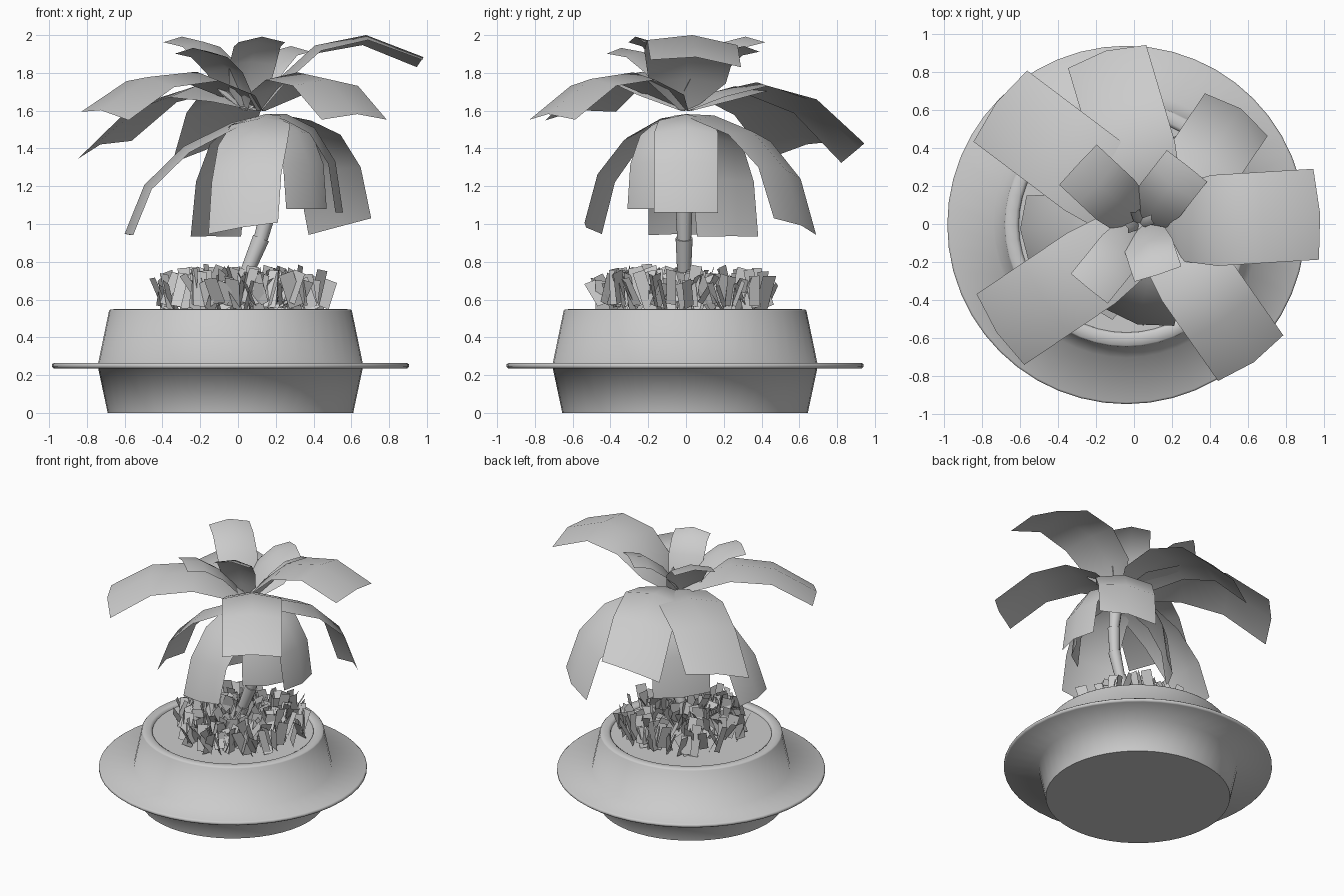
import bpy, bmesh, math, random
from mathutils import Vector, Matrix

random.seed(4)
cube = bpy.data.objects.get("Cube")
if cube:
    bpy.data.objects.remove(cube)

grey = bpy.data.materials.new("plain_grey")
grey.use_nodes = True
colour = (0.6, 0.6, 0.6, 1)
grey.diffuse_color = colour
grey.node_tree.nodes["Principled BSDF"].inputs["Base Color"].default_value = colour


def make(name, bm, angle=None):
    mesh = bpy.data.meshes.new(name)
    bm.to_mesh(mesh)
    bm.free()
    mesh.materials.append(grey)
    ob = bpy.data.objects.new(name, mesh)
    bpy.context.collection.objects.link(ob)
    if angle:
        bpy.ops.object.select_all(action='DESELECT')
        ob.select_set(True)
        bpy.context.view_layer.objects.active = ob
        bpy.ops.object.shade_smooth_by_angle(angle=math.radians(angle))
    return ob


def lathe(name, profile, centre, sides=48, angle=85):
    bm = bmesh.new()
    rings = []
    for r, z in profile:
        rings.append([bm.verts.new((centre[0] + r * math.cos(k * math.tau / sides),
                                    centre[1] + r * math.sin(k * math.tau / sides), z))
                      for k in range(sides)])
    for low, high in zip(rings, rings[1:]):
        for k in range(sides):
            n = (k + 1) % sides
            bm.faces.new((low[k], low[n], high[n], high[k]))
    return make(name, bm, angle)


def disc(name, radius, z, centre, up=True):
    bm = bmesh.new()
    bmesh.ops.create_circle(bm, cap_ends=True, segments=48, radius=radius,
                            matrix=Matrix.Translation((*centre, z)))
    for f in bm.faces:
        f.normal_update()
        if (f.normal.z > 0) != up:
            f.normal_flip()
    return make(name, bm)


# Pot with a wide flange and a rounded rim
pot = (-0.04, -0.005)
lathe("pot_body", [(0.65, 0), (0.7, 0.235), (0.935, 0.235), (0.945, 0.243),
                   (0.945, 0.257), (0.935, 0.265), (0.7, 0.265), (0.643, 0.54),
                   (0.636, 0.548), (0.585, 0.55), (0.57, 0.54), (0.565, 0.52)], pot)
disc("pot_base", 0.65, 0, pot, up=False)
disc("soil", 0.57, 0.53, pot)

# Leaning trunk of flared segments
path = [Vector(p) for p in ((-0.03, -0.01, 0.52), (0.05, -0.01, 0.75), (0.12, -0.01, 0.92),
                            (0.17, -0.01, 1.1), (0.185, 0, 1.28), (0.17, 0, 1.43),
                            (0.13, 0, 1.55))]
bm = bmesh.new()
for a, b in zip(path, path[1:]):
    axis = b - a
    place = Matrix.Translation((a + b) / 2) @ axis.to_track_quat('Z', 'Y').to_matrix().to_4x4()
    bmesh.ops.create_cone(bm, cap_ends=True, segments=12, radius1=0.037, radius2=0.045,
                          depth=axis.length + 0.01, matrix=place)
make("trunk", bm, 40)

# Leaves: a curved strip with a raised midrib, narrow only at its base
STEPS = ((0, 0.12), (0.15, 0.85), (0.4, 1), (0.7, 1), (1, 1))


def leaf(name, base, heading, reach, tip_z, width, bend, roll=0, ridge=0.04):
    p0, p1, p2 = Vector((0, base[1])), Vector(bend), Vector((reach, tip_z))
    turn = Matrix.Rotation(math.radians(heading), 3, 'Z')
    bm = bmesh.new()
    rows = []
    for t, s in STEPS:
        p = p0 * (1 - t) ** 2 + p1 * 2 * t * (1 - t) + p2 * t * t
        d = (p1 - p0) * (1 - t) + (p2 - p1) * t
        n = Vector((-d.y, d.x)).normalized() * ridge * s
        row = []
        for side in (-1, 0, 1):
            q = p + n * (0.4 if side == 0 else -0.6)
            across = side * width * s / 2
            point = turn @ Vector((q.x, across, q.y + across * roll * t))
            row.append(bm.verts.new(point + Vector((base[0], 0, 0))))
        rows.append(row)
    for a, b in zip(rows, rows[1:]):
        for k in (0, 1):
            bm.faces.new((a[k], b[k], b[k + 1], a[k + 1]))
    return make(name, bm, 50)


# Spreading upper ring: heading, reach, tip height, width, bend, roll
for i, spec in enumerate([(3.5, 0.855, 1.87, 0.48, (0.33, 2.2), -0.08),
                          (-55, 0.88, 1.57, 0.42, (0.42, 2.0)),
                          (-146, 1.01, 1.59, 0.45, (0.52, 2.0), -0.1),
                          (143, 1.05, 1.41, 0.47, (0.55, 1.9), -0.2),
                          (106.5, 0.94, 1.39, 0.43, (0.5, 1.95), -0.24)]):
    leaf(f"upper_leaf_{i + 1}", (0.12, 1.6), *spec)

# Drooping lower ring: heading, reach, tip height, width, bend, roll
for i, spec in enumerate([(0, 0.39, 1.06, 0.34, (0.38, 1.58)),
                          (56, 0.72, 0.99, 0.4, (0.63, 1.56), -0.22),
                          (140.5, 0.37, 0.935, 0.42, (0.36, 1.5)),
                          (182, 0.735, 0.945, 0.35, (0.65, 1.41)),
                          (-104, 0.53, 0.98, 0.38, (0.47, 1.5), 0.16),
                          (-42, 0.31, 1.08, 0.32, (0.32, 1.55))]):
    leaf(f"lower_leaf_{i + 1}", (0.15, 1.58), *spec)

# Upright inner leaves, then tiny sprouts at the heart
for i, (heading, reach, tip, width) in enumerate([(137, 0.46, 1.98, 0.29), (52, 0.39, 1.93, 0.27),
                                                  (-72, 0.28, 1.98, 0.26), (-129, 0.44, 1.92, 0.25)]):
    leaf(f"inner_leaf_{i + 1}", (0.04, 1.6), heading, reach, tip, width,
         (reach * 0.45, tip + 0.02), ridge=0.03)
for i, heading in enumerate((20, 110, 200)):
    leaf(f"sprout_{i + 1}", (0.03, 1.6), heading, 0.07, 1.8, 0.05, (0.01, 1.7), ridge=0.01)

# Dense tuft of small flat blades on the soil, leaning every way
bm = bmesh.new()
for i in range(210):
    r = 0.45 * math.sqrt(random.random())
    a = random.uniform(0, math.tau)
    spin = Matrix.Rotation(random.uniform(0, math.tau), 3, 'Z')
    tilt = Matrix.Rotation(random.uniform(-0.55, 0.55), 3, 'X') @ \
        Matrix.Rotation(random.uniform(-0.45, 0.45), 3, 'Y')
    lift = random.uniform(0, 0.06)
    foot = Vector((0.02 + r * math.cos(a), r * math.sin(a), 0.53 + lift))
    w = random.uniform(0.028, 0.042)
    h = random.uniform(0.17, 0.27) - lift - 0.03 * (r / 0.45) ** 2
    bm.faces.new([bm.verts.new(foot + spin @ tilt @ Vector(c))
                  for c in ((-w, 0, 0), (w, 0, 0), (w, 0, h), (-w, 0, h))])
make("grass_tuft", bm)
